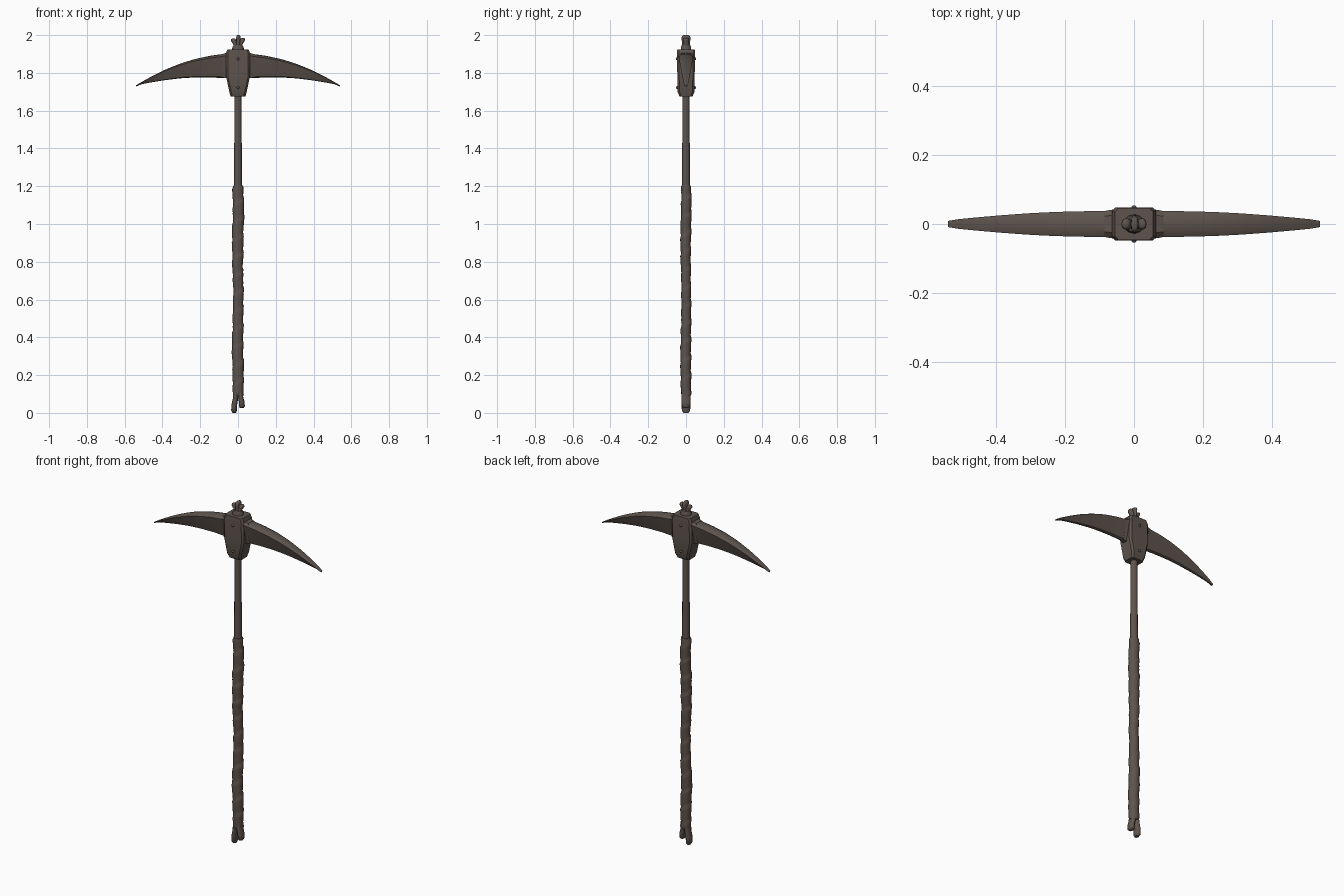
import bpy, bmesh, math, random
from mathutils import Vector

if "Cube" in bpy.data.objects:
    bpy.data.objects.remove(bpy.data.objects["Cube"])

random.seed(4)
mat = bpy.data.materials.new("dark_brown")
mat.diffuse_color = (0.112, 0.088, 0.074, 1)
mat.use_nodes = True
mat.node_tree.nodes["Principled BSDF"].inputs["Base Color"].default_value = mat.diffuse_color


def loft(name, rings, smooth=35):
    """Skin a list of equal-length closed rings and cap both ends."""
    bm = bmesh.new()
    vs = [[bm.verts.new(p) for p in r] for r in rings]
    n = len(vs[0])
    for a, b in zip(vs, vs[1:]):
        for i in range(n):
            j = (i + 1) % n
            bm.faces.new((a[i], a[j], b[j], b[i]))
    bm.faces.new(vs[0])
    bm.faces.new(vs[-1])
    bmesh.ops.recalc_face_normals(bm, faces=bm.faces)
    me = bpy.data.meshes.new(name)
    bm.to_mesh(me)
    bm.free()
    me.materials.append(mat)
    ob = bpy.data.objects.new(name, me)
    bpy.context.collection.objects.link(ob)
    bpy.context.view_layer.objects.active = ob
    ob.select_set(True)
    bpy.ops.object.shade_smooth_by_angle(angle=math.radians(smooth))
    ob.select_set(False)
    return ob


def ellipse(cx, cy, z, rx, ry, n=12):
    return [(cx + rx * math.cos(2 * math.pi * i / n),
             cy + ry * math.sin(2 * math.pi * i / n), z) for i in range(n)]


def interp(table, x):
    for (x0, *a), (x1, *b) in zip(table, table[1:]):
        if x <= x1:
            t = (x - x0) / (x1 - x0)
            return [p + (q - p) * t for p, q in zip(a, b)]
    return table[-1][1:]


# Wooden shaft running up through the head
loft("shaft", [ellipse(0, 0, z, r, r) for z, r in
               ((1.15, .021), (1.4, .020), (1.6, .019), (1.94, .019))])

# Cloth grip: overlapping spiral bands with a slightly uneven surface
rings = []
N, TOP, BOT = 16, 1.205, 0.09
for k in range(111):
    z = BOT + (TOP - BOT) * k / 110
    cx = 0.002 * math.sin(z * 13) + 0.001 * math.sin(z * 31)
    cy = 0.0015 * math.cos(z * 11)
    base = 0.0265 + 0.0015 * math.sin(z * 9 - 1)
    if k in (0, 110):
        base -= 0.003
    ring = []
    for i in range(N):
        a = 2 * math.pi * i / N
        band = (z / 0.095 - i / N) % 1
        r = base + 0.0045 * band + random.uniform(-.0006, .0006)
        ring.append((cx + r * math.cos(a), cy + r * .93 * math.sin(a), z))
    rings.append(ring)
loft("grip_wrap", rings, 50)

# Loose cloth ends under the grip
for name, s, low in (("cloth_end_left", -1, 0.0), ("cloth_end_right", 1, 0.025)):
    loft(name, [ellipse(s * x, 0, low + h * (0.12 - low), rx, ry, 10)
                for h, x, rx, ry in ((0, .020, .010, .014), (.10, .021, .015, .023),
                                     (.35, .020, .015, .025), (.65, .013, .014, .025),
                                     (1, .010, .016, .024))], 60)

# Head socket: chamfered block narrowing toward the shaft
def chamfered(hx, hy, z, c=.010):
    q = [(hx, hy - c), (hx - c, hy)]
    pts = q + [(-x, y) for x, y in q[::-1]]
    pts += [(-x, -y) for x, y in pts]
    return [(x, y, z) for x, y in pts]

loft("head_socket", [chamfered(*p) for p in (
    (.040, .034, 1.675), (.046, .045, 1.70), (.064, .046, 1.785),
    (.064, .048, 1.905), (.055, .046, 1.925))], 25)

# Double pick blade: x -> top z, bottom z, half thickness
shape = [(0, 1.905, 1.770, .038), (.065, 1.902, 1.772, .038), (.15, 1.890, 1.776, .037),
         (.23, 1.873, 1.776, .035), (.31, 1.848, 1.771, .031), (.39, 1.815, 1.761, .025),
         (.46, 1.780, 1.750, .019), (.51, 1.752, 1.740, .014), (.54, 1.734, 1.728, .009)]
rings = []
for k in range(-18, 19):
    x = .54 * k / 18
    t, b, w = interp(shape, abs(x))
    h = t - b
    rings.append([(x, y * w, t - d * h) for y, d in (
        (0, 0), (.55, .015), (1, .10), (.70, .50), (.30, .95), (0, 1),
        (-.30, .95), (-.70, .50), (-1, .10), (-.55, .015))])
loft("pick_blade", rings, 30)

# Flared collars where the blade meets the socket
for s, name in ((-1, "collar_left"), (1, "collar_right")):
    rings = []
    for x, g in ((.055, 1.12), (.068, 1.08), (.085, 1.0)):
        t, b, w = interp(shape, x)
        m, h = (t + b) / 2, (t - b) / 2
        rings.append([(s * x, y * w * g, m + d * h * min(g, 1.04)) for y, d in (
            (.6, 1), (1, .8), (.32, -.95), (-.32, -.95), (-1, .8), (-.6, 1))])
    loft(name, rings, 30)

# Rivets on the front and back of the socket
for side, sy in (("front", -1), ("back", 1)):
    for row, z, y in (("upper", 1.875, .045), ("lower", 1.722, .044)):
        loft("rivet_%s_%s" % (side, row),
             [[(px, sy * yy, z + pz) for px, pz, _ in ellipse(0, 0, 0, r, r, 8)]
              for yy, r in ((y - .004, .008), (y + .006, .007), (y + .009, .003))], 50)

# Frayed cloth tuft tied off on top of the head
for name, lean, tip, rx, ry in (("tuft_left", -.024, 1.982, .014, .017),
                                ("tuft_middle", .002, 2.0, .012, .026),
                                ("tuft_right", .025, 1.986, .013, .017)):
    loft(name, [ellipse(lean * f, 0, 1.915 + (tip - 1.915) * h, rx * g, ry * g, 10)
                for h, f, g in ((0, .55, 1.15), (.25, .6, 1.05), (.5, .5, .8),
                                (.8, .95, 1), (.95, 1, .85), (1, 1, .5))], 60)
loft("tuft_binding", [ellipse(0, 0, z, rx, ry) for z, rx, ry in (
    (1.915, .032, .028), (1.935, .030, .027), (1.948, .022, .023))], 60)
